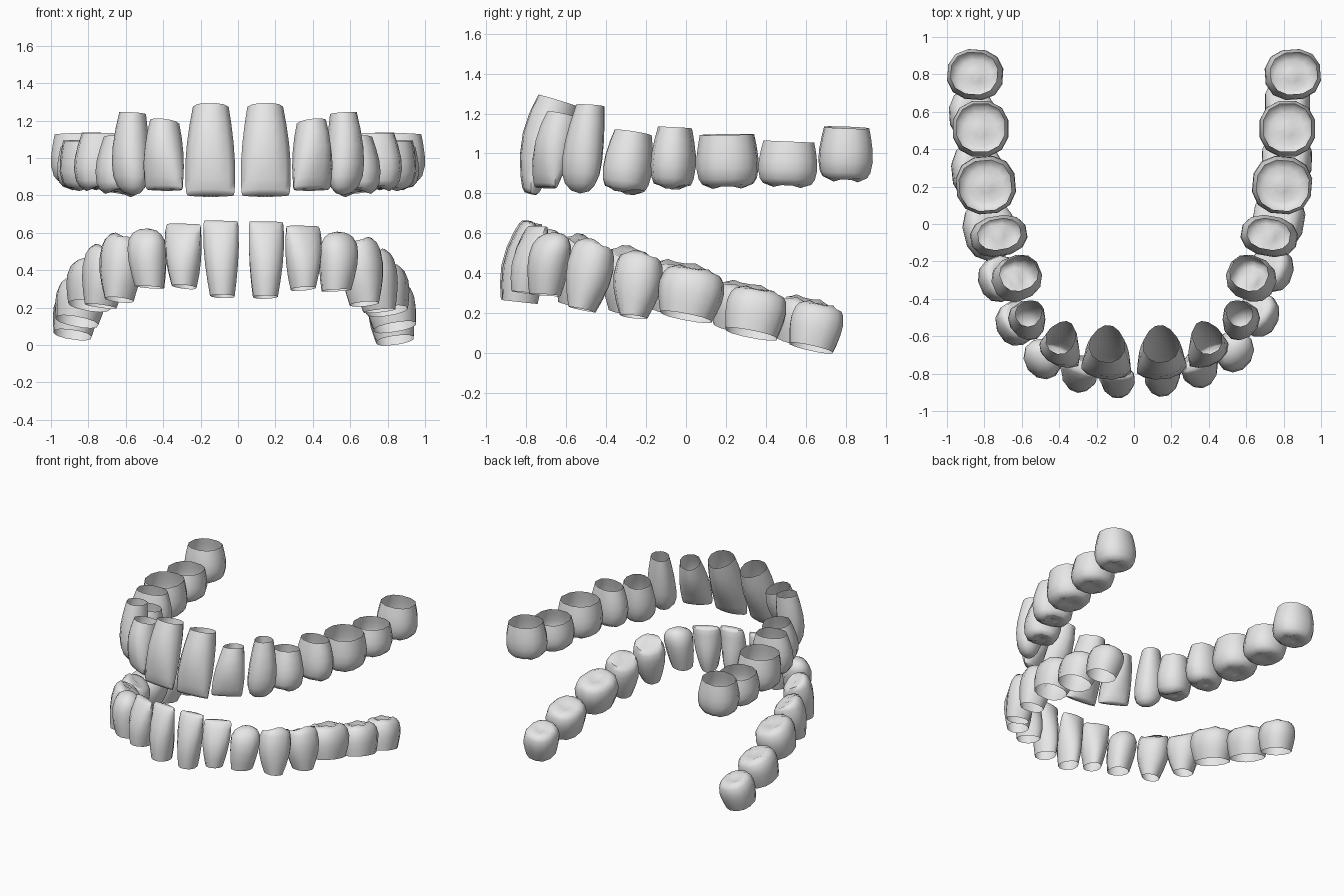
import bpy, math
from mathutils import Vector

if "Cube" in bpy.data.objects:
    bpy.data.objects.remove(bpy.data.objects["Cube"])

enamel = bpy.data.materials.new("light_grey_enamel")
enamel.diffuse_color = (0.8, 0.8, 0.8, 1)
enamel.use_nodes = True
enamel.node_tree.nodes["Principled BSDF"].inputs["Base Color"].default_value = enamel.diffuse_color

# Rings from open rim to biting end: (position, width blend, depth factor, outward shift)
BLUNT = [(0, 0, 0, 0), (.2, .5, .5, 0), (.42, .9, .9, 0), (.62, 1, 1, 0), (.82, .93, .92, 0), (.92, .82, .78, 0)]
POINT = [(0, 0, .85, 0), (.2, .45, 1.0, .02), (.42, .82, 1.1, .04), (.62, 1, 1.1, .04),
         (.78, .98, .98, .03), (.9, .8, .74, .02), (.97, .48, .44, 0)]
BLADE = [(0, 0, 1, 0), (.2, .42, 1.12, .015), (.42, .78, 1.1, .04), (.65, 1, .9, .05),
         (.85, 1, .6, .04), (.96, .93, .42, .01), (1, .8, .27, 0)]


def tooth(name, kind, rim, crown, w, d, rs, phi, side, place, lingual):
    """Open shell lofted from the gum rim to the biting surface."""
    rim, crown = Vector(rim), Vector(crown)
    length = (crown - rim).length
    axis = (crown - rim).normalized()
    p = math.radians(phi)
    blunt = kind in ("molar", "premolar")
    u = Vector((math.cos(p), math.sin(p), 0))           # along the arch
    if blunt:
        u = (u - axis * u.dot(axis)).normalized()
    v = axis.cross(u).normalized()                      # towards the lips or cheek
    if v.dot(Vector((math.sin(p), -math.cos(p), 0))) < 0:
        v = -v
    n = 12
    e = 2 / 2.3 if blunt else 2 / 2.2
    verts, faces = [], []

    def ring(t, sw, sd, shift=0, cusp=0, low=0):
        for i in range(n):
            a = 2 * math.pi * (i + .5) / n
            c, s = math.cos(a), math.sin(a)
            x = math.copysign(abs(c) ** e, c) * w / 2 * sw
            y = math.copysign(abs(s) ** e, s) * d / 2 * sd + shift * d
            if not blunt:                               # narrower towards the tongue
                x *= 1 - .3 * max(0, -s)
            drop = cusp * ((1 + math.cos(4 * a)) / 2 if kind == "molar" else c * c)
            drop += low * max(0, -s)
            verts.append(rim + axis * length * (t - drop) + u * x + v * y)

    profile = BLUNT if blunt else POINT if kind == "canine" else BLADE
    for t, bw, bd, shift in profile:
        sw = rs + (1 - rs) * bw
        if kind == "canine" and t > .7:
            sw = bw
        sd = max(rs, .75) + (1 - max(rs, .75)) * bd if blunt else bd
        if blunt and t > .7:
            sw, sd = bw, bd
        ring(t, sw, sd, shift, 0, lingual * max(0, t - .6) if kind == "premolar" else 0)
    if blunt:                                           # cusps and central pit
        molar = kind == "molar"
        ring(1, .6, .56, 0, .06 if molar else .1, 0 if molar else lingual * .4)
        ring(.92, .28, .2, 0, 0, 0 if molar else lingual * .1)
    end = {"molar": .9, "premolar": .88, "canine": 1.0, "incisor": 1.0}[kind]
    verts.append(rim + axis * length * end)
    rows = (len(verts) - 1) // n
    for r in range(rows - 1):
        for i in range(n):
            j = (i + 1) % n
            faces.append((r * n + i, r * n + j, r * n + n + j, r * n + n + i))
    top = (rows - 1) * n
    faces += [(top + i, top + (i + 1) % n, len(verts) - 1) for i in range(n)]
    pts = [place(Vector((q.x * side, q.y, q.z))) for q in verts]
    # Keep the outside of the shell facing outwards
    if (u.cross(v).dot(axis) < 0) != (side < 0):
        faces = [f[::-1] for f in faces]
    mesh = bpy.data.meshes.new(name)
    mesh.from_pydata(pts, [], faces)
    mesh.materials.append(enamel)
    ob = bpy.data.objects.new(name, mesh)
    bpy.context.collection.objects.link(ob)
    return ob


# name, kind, rim centre, crown centre, width, depth, rim scale, outward angle
UPPER = [
    ("central_incisor", "incisor", (.143, -.64, 1.265), (.147, -.78, .80), .275, .21, .72, 5),
    ("lateral_incisor", "incisor", (.388, -.605, 1.19), (.39, -.70, .83), .235, .19, .66, 28),
    ("canine", "canine", (.56, -.475, 1.24), (.565, -.53, .80), .215, .18, .64, 48),
    ("first_premolar", "premolar", (.615, -.265, 1.105), (.635, -.31, .80), .24, .27, .76, 68),
    ("second_premolar", "premolar", (.72, -.055, 1.13), (.725, -.07, .82), .22, .31, .75, 80),
    ("first_molar", "molar", (.795, .205, 1.095), (.79, .21, .825), .315, .325, .87, 85),
    ("second_molar", "molar", (.82, .515, 1.06), (.82, .505, .83), .305, .305, .86, 90),
    ("third_molar", "molar", (.855, .805, 1.13), (.845, .795, .86), .275, .305, .83, 94),
]
LOWER = [
    ("central_incisor", "incisor", (.113, -.835, .258), (.12, -.79, .66), .195, .18, .70, 6),
    ("lateral_incisor", "incisor", (.315, -.80, .305), (.315, -.75, .64), .21, .18, .62, 24),
    ("canine", "canine", (.495, -.72, .30), (.505, -.67, .615), .22, .19, .74, 42),
    ("first_premolar", "premolar", (.655, -.545, .23), (.635, -.475, .58), .235, .22, .52, 58),
    ("second_premolar", "premolar", (.745, -.29, .195), (.71, -.25, .52), .245, .23, .54, 70),
    ("first_molar", "molar", (.795, -.03, .195), (.755, .02, .435), .33, .28, .80, 80),
    ("second_molar", "molar", (.85, .295, .11), (.81, .34, .33), .31, .27, .86, 88),
    ("third_molar", "molar", (.862, .595, .04), (.83, .645, .26), .27, .245, .84, 90),
]


def skew(q):
    """The lower arch sits slightly turned and rolled."""
    return Vector((q.x - .037 * q.y, q.y + .037 * q.x, q.z - .017 * q.x))


objects = []
for jaw, table, place, lingual in (("upper", UPPER, lambda q: q, 0), ("lower", LOWER, skew, .4)):
    for row in table:
        for side, label in ((1, "right"), (-1, "left")):
            objects.append(tooth(f"{jaw}_{label}_{row[0]}", *row[1:], side, place, lingual))

# Smooth shading with crisp biting edges
for ob in objects:
    ob.select_set(True)
bpy.context.view_layer.objects.active = objects[0]
bpy.ops.object.shade_smooth_by_angle(angle=math.radians(65))
